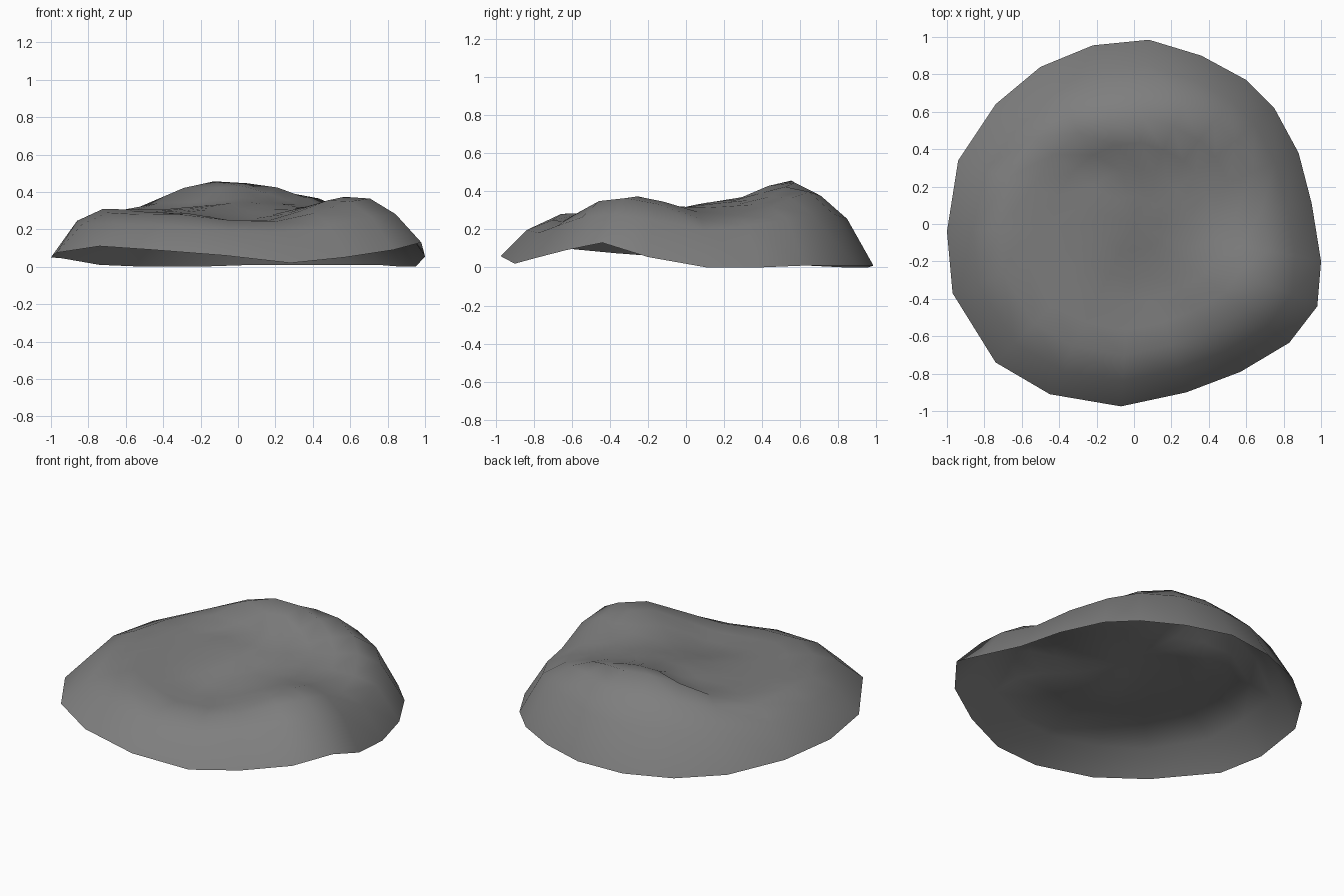
import bpy, bmesh
from math import exp

if "Cube" in bpy.data.objects:
    bpy.data.objects.remove(bpy.data.objects["Cube"])

# Rim of the rock shell, counterclockwise seen from above
RIM = [(1.0, -.2, .055), (.95, .11, 0), (.88, .38, 0), (.75, .62, .01), (.6, .77, .01),
       (.36, .9, .01), (.08, .985, .01), (-.22, .955, 0), (-.5, .84, 0), (-.74, .64, .01),
       (-.94, .34, .045), (-1.0, -.04, .05), (-.97, -.37, .075), (-.74, -.74, .11),
       (-.45, -.91, .09), (-.07, -.975, .06), (.28, -.9, .02), (.57, -.79, .05),
       (.83, -.635, .09), (.98, -.44, .13)]

# Bumps and hollows: x, y, height, x radius, y radius
BUMPS = [(-.18, .5, .155, .33, .23),     # back peak
         (.27, .6, .11, .34, .25),       # back ridge
         (.64, -.34, .1, .28, .32),      # right front hump
         (-.85, -.05, .07, .25, .35),    # left shoulder
         (-.23, .34, -.07, .16, .11),    # dent below the peak
         (.1, .13, .045, .35, .2),       # middle swell
         (.03, -.45, -.06, .24, .26),    # front hollow
         (.7, .13, -.05, .2, .14),       # saddle behind the hump
         (-.45, -.72, .04, .4, .25)]     # front lip
RINGS = [.15, .3, .44, .58, .72, .86, 1.0]


def top(x, y):
    return .29 + sum(h * exp(-((x - a) / sx) ** 2 - ((y - b) / sy) ** 2)
                     for a, b, h, sx, sy in BUMPS)


# Open shell made of rings from the centre to the rim; the back side is steeper
bm = bmesh.new()
centre = bm.verts.new((0, 0, top(0, 0)))
rings = []
for t in RINGS:
    ring = []
    for x, y, z in RIM:
        px, py = x * t, y * t
        steep = 7.7 + 1.0 * x + 2.0 * y
        ring.append(bm.verts.new((px, py, z + (top(px, py) - z) * (1 - t ** steep))))
    rings.append(ring)
n = len(RIM)
for i in range(n):
    j = (i + 1) % n
    bm.faces.new((centre, rings[0][i], rings[0][j]))
    for a, b in zip(rings, rings[1:]):
        bm.faces.new((a[i], b[i], b[j], a[j]))
mesh = bpy.data.meshes.new("rock_shell")
bm.to_mesh(mesh)
bm.free()
mesh.shade_smooth()
rock = bpy.data.objects.new("rock_shell", mesh)
bpy.context.collection.objects.link(rock)

# Dark grey stone
stone = bpy.data.materials.new("dark_stone")
stone.diffuse_color = (.21, .21, .21, 1)
stone.use_nodes = True
stone.node_tree.nodes["Principled BSDF"].inputs["Base Color"].default_value = stone.diffuse_color
mesh.materials.append(stone)
